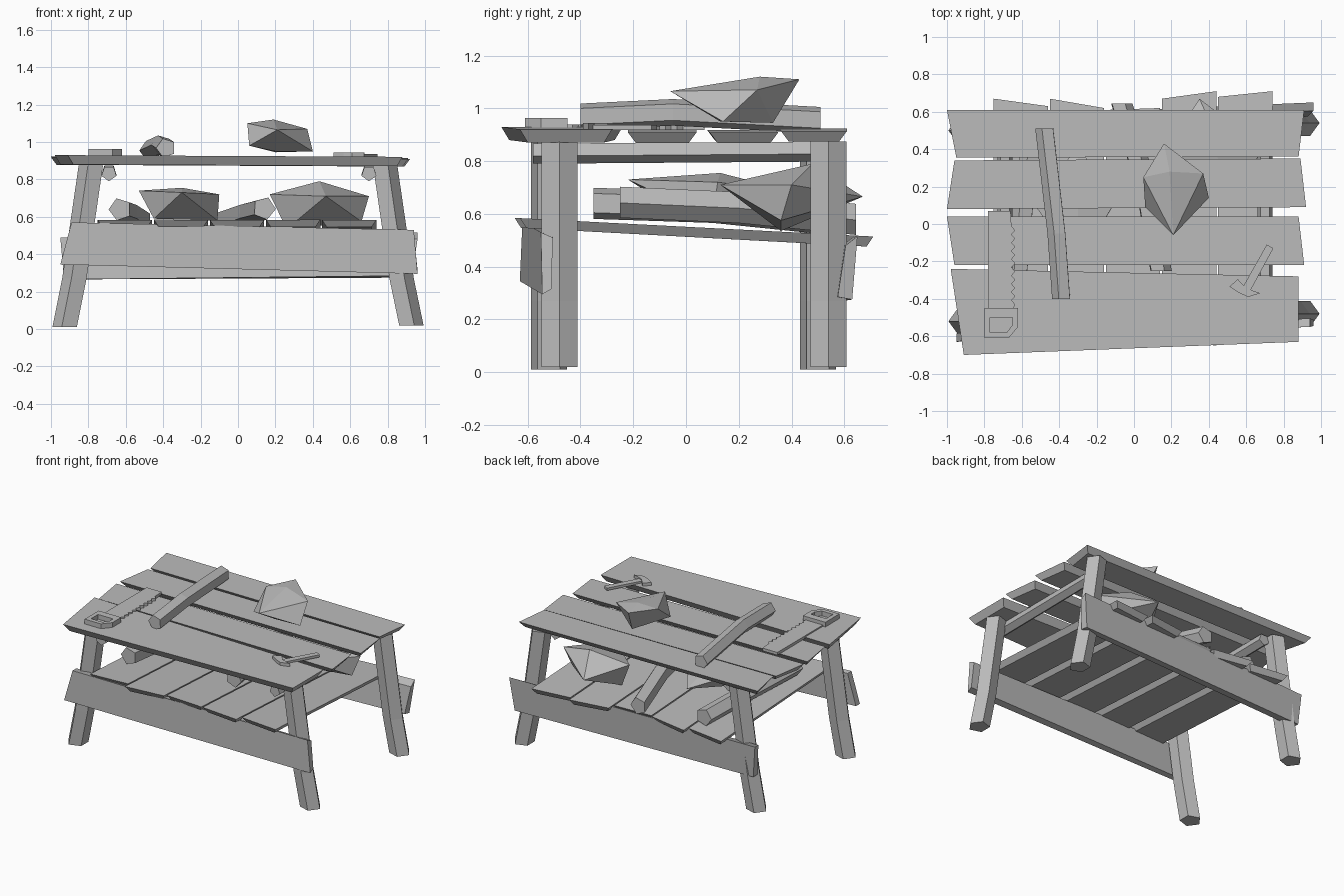
import bpy, bmesh, math
from mathutils import Vector

cube = bpy.data.objects.get("Cube")
if cube:
    bpy.data.objects.remove(cube, do_unlink=True)

GREY = (0.5, 0.5, 0.5, 1)
mat = bpy.data.materials.new("plain_grey")
mat.use_nodes = True
mat.diffuse_color = GREY
mat.node_tree.nodes["Principled BSDF"].inputs["Base Color"].default_value = GREY


def finish(name, bm):
    bmesh.ops.recalc_face_normals(bm, faces=bm.faces)
    mesh = bpy.data.meshes.new(name)
    bm.to_mesh(mesh)
    bm.free()
    mesh.materials.append(mat)
    obj = bpy.data.objects.new(name, mesh)
    bpy.context.collection.objects.link(obj)
    return obj


def loft(name, rings):
    """Skin a list of equal-length point rings and cap both ends."""
    bm = bmesh.new()
    loops = [[bm.verts.new(p) for p in ring] for ring in rings]
    n = len(loops[0])
    for a, b in zip(loops, loops[1:]):
        for i in range(n):
            j = (i + 1) % n
            bm.faces.new((a[i], a[j], b[j], b[i]))
    bm.faces.new(loops[0])
    bm.faces.new(loops[-1])
    return finish(name, bm)


def plank(name, top, thick, inset):
    """Board whose underside is smaller than its top."""
    top = [Vector(p) for p in top]
    mid = sum(top, Vector()) / len(top)
    under = [p + Vector((math.copysign(inset, mid.x - p.x),
                         math.copysign(inset, mid.y - p.y), -thick)) for p in top]
    return loft(name, [top, under])


def prism(name, outline, z, height):
    return loft(name, [[(x, y, h) for x, y in outline] for h in (z, z + height)])


def rod(name, path, radius, across, turn):
    """Five-sided pole through the path points."""
    rings = []
    for p in path:
        ring = []
        for k in range(5):
            a = turn + k * math.tau / 5
            ring.append(Vector(p) + radius * (math.cos(a) * Vector((1, 0, 0))
                                              + math.sin(a) * Vector(across)))
        rings.append(ring)
    return loft(name, rings)


def rock(name, points):
    bm = bmesh.new()
    for p in points:
        bm.verts.new(p)
    bmesh.ops.convex_hull(bm, input=bm.verts)
    return finish(name, bm)


UP, DEEP = (0, 0, 1), (0, 1, 0)

# Table top: four uneven planks
tops = {
    "front": (0.925, 0.05, [(-.98, -.24), (.88, -.28), (.88, -.63), (-.91, -.70)]),
    "inner_front": (0.913, 0.04, [(-1, .04), (.88, .04), (.91, -.22), (-.96, -.22)]),
    "inner_back": (0.913, 0.04, [(-.96, .34), (.89, .35), (.92, .09), (-1, .08)]),
    "back": (0.918, 0.04, [(-1, .61), (.91, .61), (.88, .36), (-.95, .355)]),
}
for part, (z, thick, corners) in tops.items():
    plank(part + "_top_plank", [(x, y, z - .005 * x) for x, y in corners], thick, .03)

# Crossbeams under the top
for side, x in (("right", -.69), ("left", .70)):
    rod(side + "_crossbeam", [(x, -.58, .832), (x, .5, .84)], .042, UP, -math.pi / 2)

# Splayed, slightly bent legs
for side, s, shift in (("right", -1, -.02), ("left", 1, .02)):
    for end, y in (("front", -.5), ("back", .52)):
        foot = .01 + .5 * max(shift, 0)
        rod(f"{end}_{side}_leg",
            [(s * .92, y + shift, foot), (s * .868, y + shift, .27),
             (s * .78, y + shift, .875)], .072, DEEP, 0 if s > 0 else math.pi)

# Side rails carrying the shelf
loft("front_rail", [[(-.95, -.63, .345), (-.89, -.62, .57), (-.89, -.575, .57), (-.95, -.585, .345)],
                    [(.96, -.545, .295), (.94, -.55, .53), (.94, -.505, .51), (.96, -.51, .315)]])
loft("back_rail", [[(-.93, .51, .265), (-.95, .53, .49), (-.95, .57, .49), (-.93, .56, .265)],
                   [(.93, .575, .285), (.96, .605, .48), (.96, .65, .515), (.93, .63, .275)]])

# Sloping shelf: five planks with skewed ends
ends = [(-.62, -.60, .67, .63), (-.65, -.62, .67, .62), (-.60, -.62, .61, .62),
        (-.62, -.65, .67, .71), (-.60, -.63, .68, .71)]
for i, (fl, fr, bl, br) in enumerate(ends):
    x = -.75 + i * .3
    corners = [(x, fl), (x + .29, fr), (x + .29, br), (x, bl)]
    plank(f"shelf_plank_{i + 1}", [(u, v, .551 - .052 * v) for u, v in corners], .038, .025)

# Loose poles on the top and shelf
rod("top_pole", [(-.385, -.40, .968), (-.41, -.05, .985), (-.475, .51, .955)], .053, UP, 1.9)
rod("right_shelf_pole", [(-.63, -.35, .64), (-.59, .1, .625), (-.52, .54, .58)], .062, UP, 1.9)
rod("left_shelf_pole", [(.14, -.25, .645), (.06, .2, .625), (-.07, .645, .58)], .062, UP, 1.2)

# Faceted rocks
rock("top_rock", [(.16, .43, 1.11), (.19, .28, 1.12), (.37, .27, 1.07), (.40, .14, .95),
                  (.21, -.06, 1.065), (.06, .09, .98), (.05, .25, 1.10), (.20, .13, .95),
                  (.2, .33, .945)])
rock("left_shelf_rock", [(.435, .48, .79), (.47, .13, .71), (.26, .36, .535), (.66, .36, .575),
                         (.17, .4, .72), (.70, .4, .71), (.35, .67, .665)])
rock("right_shelf_rock", [(-.30, .13, .755), (-.30, -.22, .73), (-.45, 0, .59), (-.11, .1, .58),
                          (-.53, .1, .74), (-.10, .12, .72), (-.3, .42, .68)])

# Saw: toothed blade and looped handle
blade = [(-.66, .07), (-.78, .07), (-.78, -.46), (-.65, -.46)]
for k in range(10):
    y = -.43 + k * .044
    blade += [(-.635, y), (-.655, y + .022)]
prism("saw_blade", blade, .918, .02)
outer = [(-.80, -.45), (-.62, -.45), (-.62, -.55), (-.67, -.61), (-.80, -.61)]
inner = [(-.77, -.50), (-.65, -.50), (-.65, -.54), (-.68, -.58), (-.77, -.58)]
bm = bmesh.new()
rings = [[bm.verts.new((x, y, z)) for x, y in line]
         for line, z in ((outer, .925), (outer, .963), (inner, .963), (inner, .925))]
for a, b in zip(rings, rings[1:] + rings[:1]):
    for i in range(5):
        j = (i + 1) % 5
        bm.faces.new((a[i], a[j], b[j], b[i]))
finish("saw_handle", bm)

# Hammer
prism("hammer_handle", [(.71, -.11), (.745, -.13), (.62, -.36), (.58, -.34)], .918, .018)
prism("hammer_head", [(.51, -.335), (.555, -.295), (.60, -.345), (.675, -.37), (.61, -.39),
                      (.565, -.37)], .918, .026)
